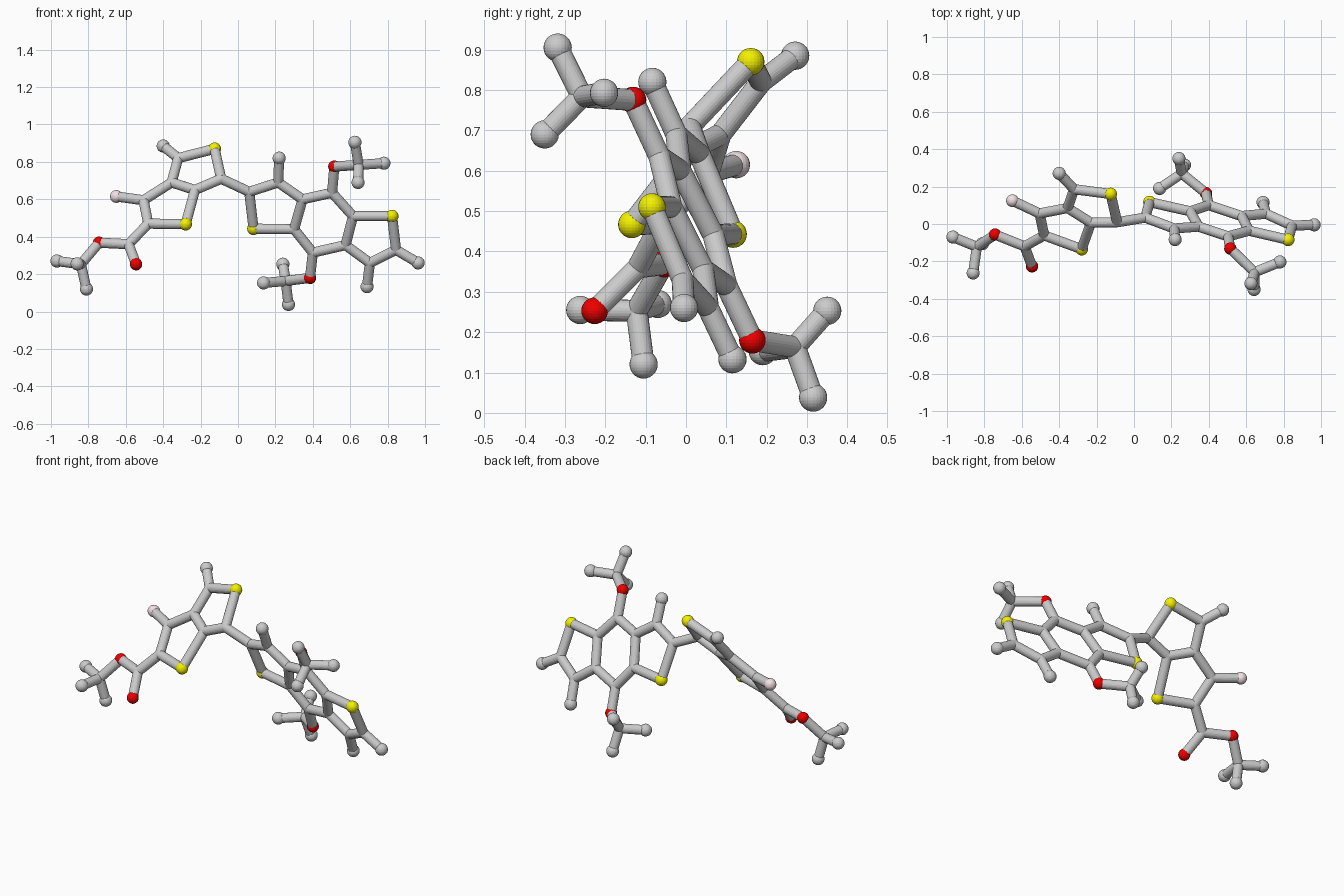
import bpy, bmesh
from mathutils import Vector, Matrix

if "Cube" in bpy.data.objects:
    bpy.data.objects.remove(bpy.data.objects["Cube"])

BOND_R = 0.027
SIDES = 24


def left_plane(x, z):
    return (x, -0.638 - 0.353 * x + 0.867 * z, z)


def right_plane(x, z):
    return (x, 0.334 - 0.231 * x - 0.447 * z, z)


# Atoms of the two flat halves: name -> (x, z); first letter gives the kind
# (C inner joint, T carbon end, S yellow, O red, P pink)
left = {
    "T1": (-.40, .885), "C2": (-.32, .82), "S1": (-.125, .87), "C3": (-.09, .71),
    "C5": (-.355, .69), "C6": (-.23, .65), "C7": (-.505, .595), "P1": (-.65, .615),
    "C8": (-.48, .47), "S2": (-.28, .467), "C9": (-.585, .36), "O1": (-.545, .253),
    "O2": (-.743, .368), "C10": (-.84, .253),
}
right = {
    "C11": (.06, .64), "S3": (.083, .443), "C12": (.215, .69), "T2": (.22, .82),
    "C13": (.345, .60), "C14": (.30, .44), "C15": (.503, .635), "C16": (.615, .51),
    "C17": (.575, .355), "C18": (.40, .315), "O3": (.515, .775), "O4": (.385, .18),
    "S4": (.824, .51), "C20": (.845, .33), "C21": (.705, .26), "T3": (.963, .26),
    "T4": (.69, .133),
}
# Branching end groups, out of plane
atoms = {
    "T5": (-.968, -.07, .27), "T6": (-.81, -.105, .12), "T7": (-.86, -.262, .255),
    "C22": (.645, -.258, .784), "T8": (.625, -.318, .905), "T9": (.78, -.203, .793),
    "T10": (.642, -.35, .69),
    "C23": (.255, .27, .163), "T11": (.137, .19, .153), "T12": (.24, .35, .253),
    "T13": (.27, .315, .038),
}
atoms.update({k: left_plane(*p) for k, p in left.items()})
atoms.update({k: right_plane(*p) for k, p in right.items()})

# Chains of bonded atoms
chains = """T1 C2 S1 C3 C6 C5 C2
C5 C7 C8 S2 C6
C7 P1
C8 C9 O1
C9 O2 C10 T5
T6 C10 T7
C3 C11 S3 C14 C13 C12 C11
C12 T2
C13 C15 C16 C17 C18 C14
C16 S4 C20 C21 C17
C20 T3
C21 T4
C15 O3 C22 T8
T9 C22 T10
C18 O4 C23 T11
T12 C23 T13"""


def finish(bm, name, color=None):
    me = bpy.data.meshes.new(name)
    bm.to_mesh(me)
    bm.free()
    ob = bpy.data.objects.new(name, me)
    bpy.context.collection.objects.link(ob)
    if color:
        mat = bpy.data.materials.new(name)
        mat.diffuse_color = (*color, 1)
        mat.use_nodes = True
        mat.node_tree.nodes["Principled BSDF"].inputs["Base Color"].default_value = mat.diffuse_color
        me.materials.append(mat)


# Bonds: cylinders along every chain link
bm = bmesh.new()
for chain in chains.splitlines():
    names = chain.split()
    for a, b in zip(names, names[1:]):
        p, q = Vector(atoms[a]), Vector(atoms[b])
        d = q - p
        m = Matrix.Translation((p + q) / 2) @ d.to_track_quat('Z', 'Y').to_matrix().to_4x4()
        bmesh.ops.create_cone(bm, cap_ends=True, segments=SIDES, radius1=BOND_R,
                              radius2=BOND_R, depth=d.length, matrix=m)
finish(bm, "bonds")

# Atoms: one object of spheres per kind
kinds = {
    "C": ("carbon_joints", BOND_R, None),
    "T": ("carbon_ends", 0.035, None),
    "S": ("sulfur_atoms", 0.034, (0.9, 0.88, 0.0)),
    "O": ("oxygen_atoms", 0.033, (0.85, 0.0, 0.0)),
    "P": ("pink_end_atom", 0.034, (0.9, 0.76, 0.79)),
}
for key, (name, r, color) in kinds.items():
    bm = bmesh.new()
    for k, p in atoms.items():
        if k[0] == key:
            bmesh.ops.create_uvsphere(bm, u_segments=SIDES, v_segments=14, radius=r,
                                      matrix=Matrix.Translation(p))
    finish(bm, name, color)
